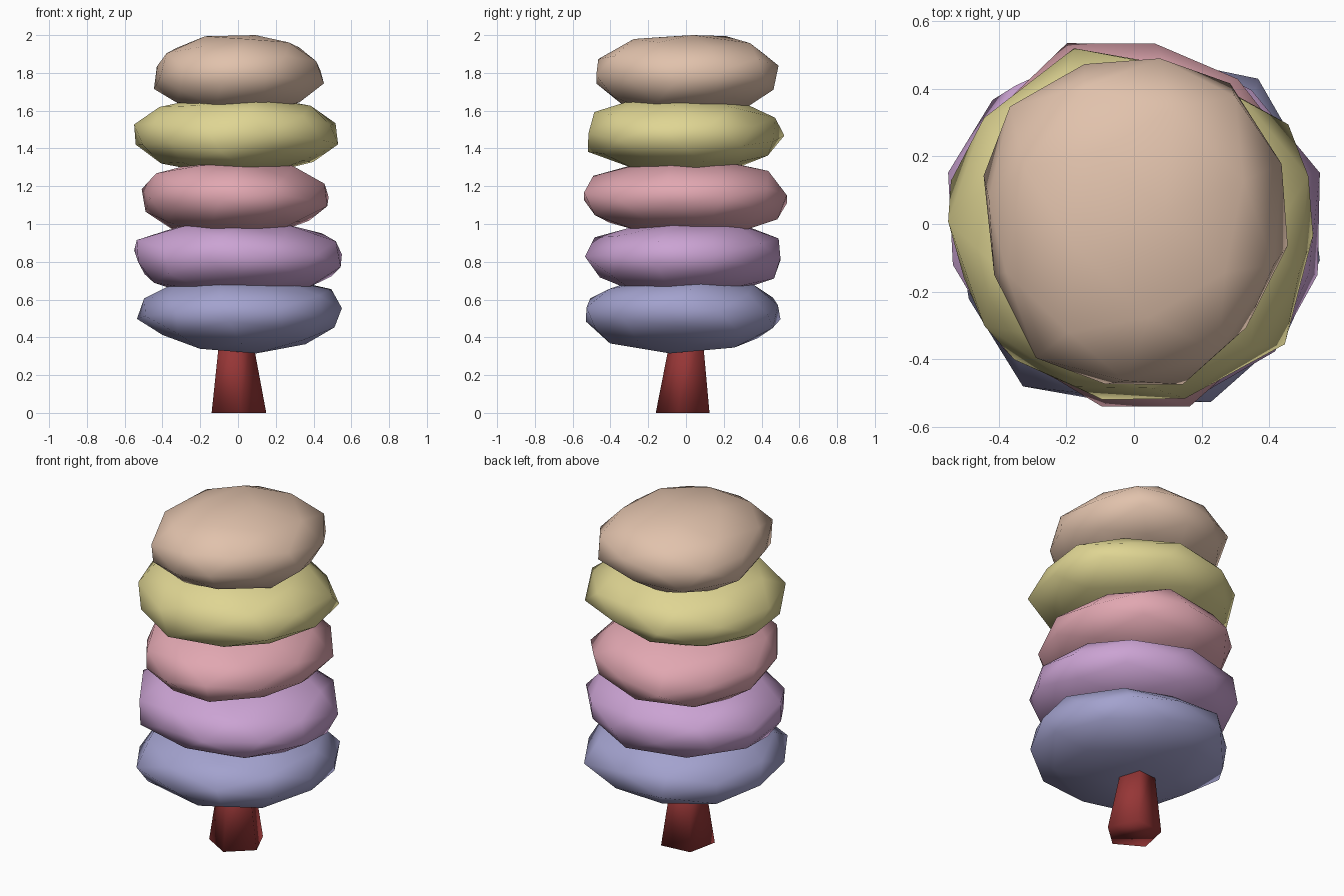
import bpy, bmesh, math, random
from mathutils import Euler, Vector

if "Cube" in bpy.data.objects:
    bpy.data.objects.remove(bpy.data.objects["Cube"])

random.seed(5)


def material(name, rgb):
    m = bpy.data.materials.new(name)
    lin = [((c / 255 + 0.055) / 1.055) ** 2.4 for c in rgb]
    m.diffuse_color = (*lin, 1)
    m.use_nodes = True
    m.node_tree.nodes["Principled BSDF"].inputs["Base Color"].default_value = m.diffuse_color
    return m


def finish(bm, name, mat):
    bmesh.ops.recalc_face_normals(bm, faces=bm.faces)
    for f in bm.faces:
        f.smooth = True
    mesh = bpy.data.meshes.new(name)
    bm.to_mesh(mesh)
    bm.free()
    mesh.materials.append(mat)
    ob = bpy.data.objects.new(name, mesh)
    bpy.context.collection.objects.link(ob)
    return ob


def fitted(dirs, lo, hi):
    """Randomly turned and roughened sphere points, fitted to a box."""
    turn = Euler([random.uniform(0, math.tau) for _ in range(3)]).to_matrix()
    pts = [turn @ d * random.uniform(0.94, 1.06) for d in dirs]
    for i in range(3):
        a = min(p[i] for p in pts)
        k = (hi[i] - lo[i]) / (max(p[i] for p in pts) - a)
        for p in pts:
            p[i] = lo[i] + (p[i] - a) * k
    return pts


def miss(pts, corners):
    """How far the outline corners (axis, sideways, z) are from any point."""
    return sum(min((p[i] - s) ** 2 + 2 * (p[2] - z) ** 2 for p in pts)
               for i, side in enumerate(corners) for s, z in side)


def blob(name, mat, lo, hi, front, right):
    """Irregular faceted ball whose turn best suits its outline corners."""
    bm = bmesh.new()
    bmesh.ops.create_icosphere(bm, subdivisions=2, radius=1)
    dirs = [v.co.copy() for v in bm.verts]
    best = min((fitted(dirs, lo, hi) for _ in range(900)),
               key=lambda pts: miss(pts, (front, right)))
    for v, p in zip(bm.verts, best):
        v.co = p
    return finish(bm, name, mat)


# Tapered five-sided trunk
bm = bmesh.new()
rings = []
for z, r, cx, cy in ((0, 0.153, 0, -0.008), (0.42, 0.088, -0.015, 0.01)):
    rings.append([bm.verts.new((cx + r * math.cos(math.radians(-84 + 72 * k)),
                                cy + r * math.sin(math.radians(-84 + 72 * k)), z))
                  for k in range(5)])
for k in range(5):
    n = (k + 1) % 5
    bm.faces.new((rings[0][k], rings[0][n], rings[1][n], rings[1][k]))
bm.faces.new(rings[0][::-1])
bm.faces.new(rings[1])
finish(bm, "trunk", material("dark red", (150, 54, 54)))

# Five stacked foliage layers, bottom to top:
# colour, box, then outline corners seen from the front (x, z) and right (y, z)
layers = [
    ("soft blue", (163, 162, 206), (-0.535, -0.53, 0.315), (0.55, 0.50, 0.72),
     ((-0.53, 0.48), (-0.53, 0.62), (0.55, 0.52), (0.37, 0.36)),
     ((-0.52, 0.62), (-0.53, 0.47), (0.50, 0.50), (0.49, 0.61))),
    ("soft purple", (203, 163, 211), (-0.55, -0.535, 0.615), (0.55, 0.50, 1.025),
     ((-0.55, 0.87), (-0.48, 0.72), (0.55, 0.83), (0.24, 1.01)),
     ((-0.53, 0.79), (-0.48, 0.94), (0.50, 0.80), (0.48, 0.95))),
    ("soft pink", (225, 167, 177), (-0.51, -0.54, 0.93), (0.48, 0.535, 1.345),
     ((-0.51, 1.22), (-0.46, 1.06), (0.45, 1.24), (0.48, 1.10)),
     ((-0.54, 1.11), (-0.49, 1.25), (0.53, 1.10), (0.43, 1.28))),
    ("soft yellow", (223, 213, 147), (-0.55, -0.52, 1.265), (0.53, 0.52, 1.675),
     ((-0.55, 1.54), (-0.51, 1.39), (0.53, 1.52), (0.52, 1.41)),
     ((-0.51, 1.60), (-0.52, 1.38), (0.52, 1.47), (0.46, 1.59))),
    ("soft peach", (225, 194, 172), (-0.445, -0.475, 1.58), (0.455, 0.49, 2.0),
     ((-0.41, 1.90), (-0.44, 1.72), (0.45, 1.82), (0.30, 1.96)),
     ((-0.475, 1.79), (-0.39, 1.92), (0.49, 1.79), (0.33, 1.95))),
]
for i, (colour, rgb, *shape) in enumerate(layers):
    blob(f"foliage_{i + 1}", material(colour, rgb), *shape)
